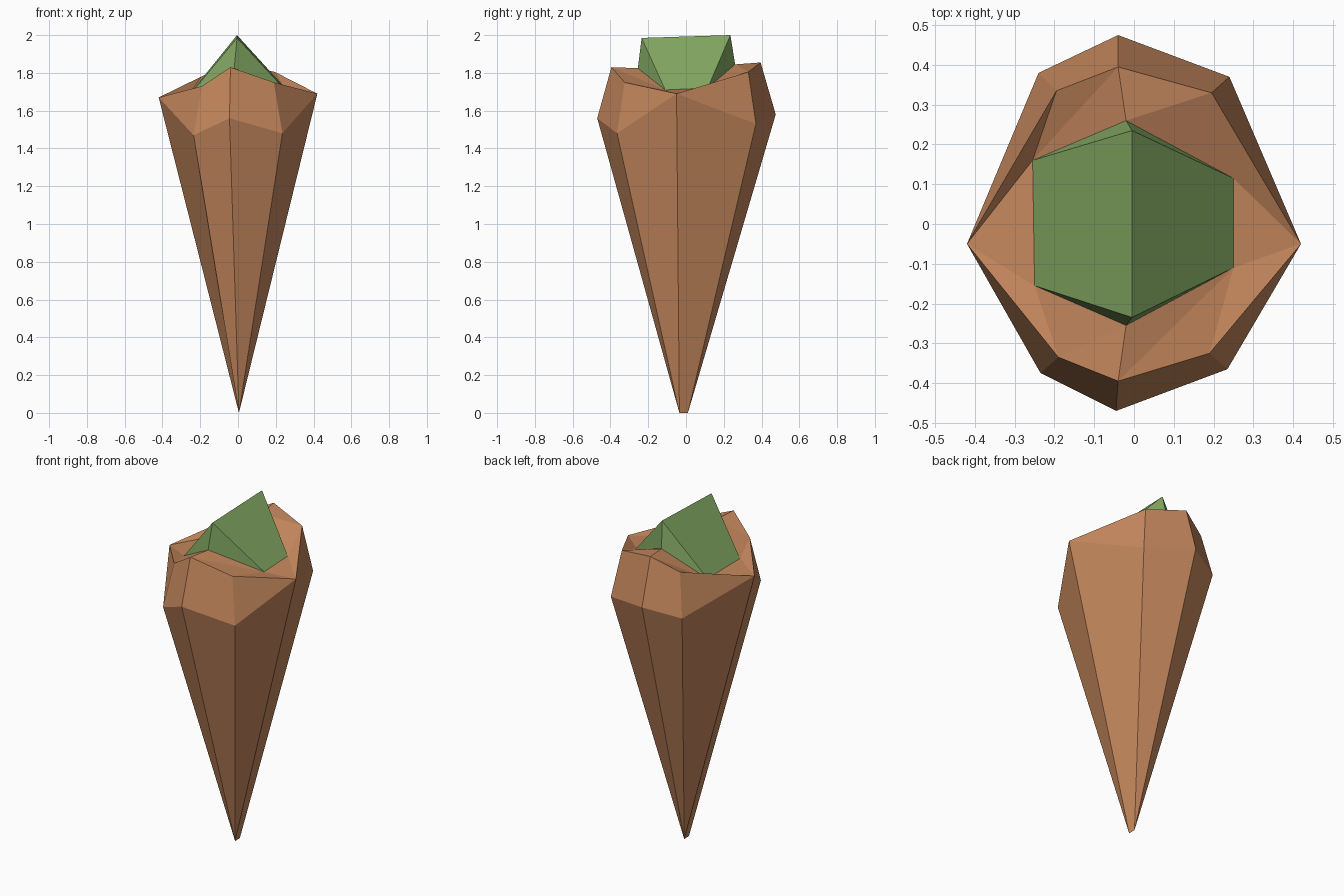
import bpy
import bmesh
from mathutils import Vector

default_cube = bpy.data.objects.get("Cube")
if default_cube:
    bpy.data.objects.remove(default_cube, do_unlink=True)


def make_material(name, colour):
    material = bpy.data.materials.new(name)
    material.use_nodes = True
    material.diffuse_color = colour
    shader = material.node_tree.nodes["Principled BSDF"]
    shader.inputs["Base Color"].default_value = colour
    return material


def loft(mesh, lower, upper, split=False):
    """Bridge two rings; repeated corners collapse quads into triangles."""
    count = len(lower)
    for i in range(count):
        j = (i + 1) % count
        corners = list(dict.fromkeys((lower[i], lower[j], upper[j], upper[i])))
        if len(corners) < 3:
            continue
        if split and len(corners) == 4:
            first, second, third, fourth = corners
            mesh.faces.new((first, second, third))
            mesh.faces.new((first, third, fourth))
        else:
            mesh.faces.new(corners)


def build_object(name, rings, material, split_last=False):
    """Loft successive rings of points into one flat-shaded object."""
    mesh = bmesh.new()
    cache = {}

    def vertex(point):
        key = tuple(point)
        if key not in cache:
            cache[key] = mesh.verts.new(Vector(point))
        return cache[key]

    rows = [[vertex(point) for point in ring] for ring in rings]
    for index in range(len(rows) - 1):
        is_last = index == len(rows) - 2
        loft(mesh, rows[index], rows[index + 1], split_last and is_last)
    data = bpy.data.meshes.new(name)
    mesh.to_mesh(data)
    mesh.free()
    data.materials.append(material)
    part = bpy.data.objects.new(name, data)
    bpy.context.collection.objects.link(part)
    return part


def end_pair_ring(front, back):
    """Ring that collapses onto a short edge running front to back."""
    return [front] + [back] * 4 + [front] * 3


root_brown = make_material("root brown", (0.56, 0.245, 0.11, 1))
leaf_green = make_material("leaf green", (0.22, 0.38, 0.12, 1))

# Rings run counter-clockwise from the +x side point
side_a = (0.42, -0.05, 1.69)
side_b = (-0.42, -0.05, 1.67)

# Widest ring of the root
shoulder = [
    side_a, (0.24, 0.37, 1.53), (-0.04, 0.475, 1.58), (-0.24, 0.38, 1.53),
    side_b, (-0.235, -0.375, 1.47), (-0.045, -0.47, 1.56), (0.235, -0.365, 1.48),
]

# Raised rim, sharing the two side points with the shoulder
rim = [
    side_a, (0.195, 0.33, 1.805), (-0.04, 0.395, 1.855), (-0.195, 0.335, 1.78),
    side_b, (-0.19, -0.335, 1.73), (-0.04, -0.395, 1.83), (0.19, -0.325, 1.75),
]

# Six-cornered seat where the leaf meets the root
seat_front, seat_back = (0.25, -0.11, 1.71), (-0.255, 0.16, 1.69)
leaf_seat = [
    seat_front, (0.25, 0.115, 1.72), (-0.02, 0.26, 1.845), seat_back,
    seat_back, (-0.25, -0.155, 1.69), (-0.02, -0.255, 1.825), seat_front,
]

# Tapered root with its blunt tip
tip = end_pair_ring((0.005, -0.035, 0), (0.005, 0.01, 0))
build_object("root_body", [tip, shoulder, rim, leaf_seat], root_brown, split_last=True)

# Tent-shaped leaf crown
ridge = end_pair_ring((-0.005, -0.235, 1.985), (-0.005, 0.235, 2))
build_object("leaf_crown", [leaf_seat, ridge], leaf_green)
